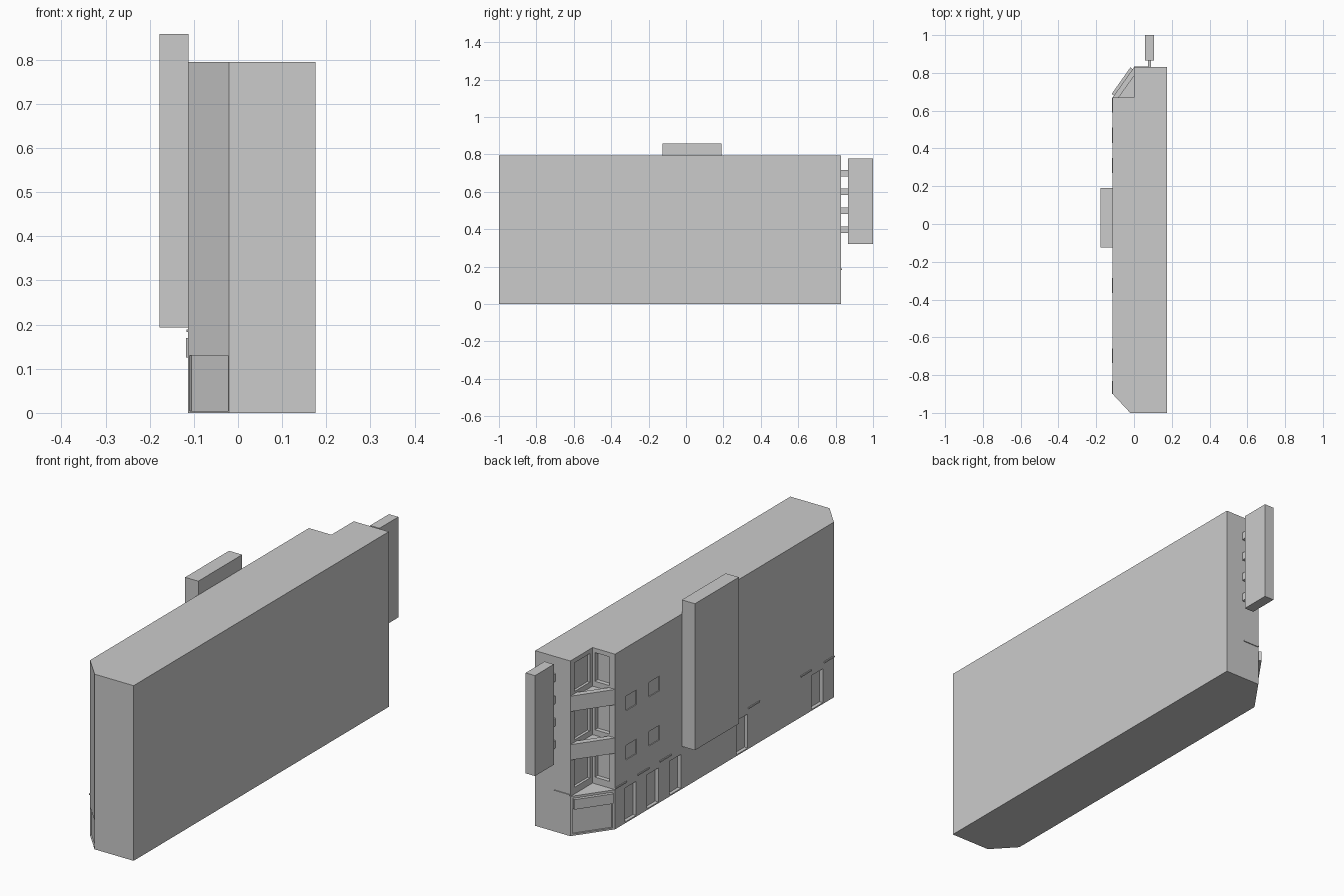
import bpy, bmesh
from mathutils import Vector

if "Cube" in bpy.data.objects:
    bpy.data.objects.remove(bpy.data.objects["Cube"])

LEFT, RIGHT, TOP = -0.113, 0.176, 0.795


def add_prism(bm, pts, z0, z1):
    lo = [bm.verts.new((x, y, z0)) for x, y in pts]
    hi = [bm.verts.new((x, y, z1)) for x, y in pts]
    n = len(pts)
    faces = [bm.faces.new(lo), bm.faces.new(hi)]
    for i in range(n):
        j = (i + 1) % n
        faces.append(bm.faces.new((lo[i], lo[j], hi[j], hi[i])))
    bmesh.ops.recalc_face_normals(bm, faces=faces)


def make(name, prisms):
    """One object from a list of (footprint, z0, z1)."""
    bm = bmesh.new()
    for p in prisms:
        add_prism(bm, *p)
    me = bpy.data.meshes.new(name)
    bm.to_mesh(me)
    bm.free()
    ob = bpy.data.objects.new(name, me)
    bpy.context.collection.objects.link(ob)
    return ob


def rect(x0, x1, y0, y1):
    return [(x0, y0), (x1, y0), (x1, y1), (x0, y1)]


def wall(p, q, a, b, d0, d1):
    """Footprint along wall p-q, ends inset by a and b, from depth d0 to d1 (left of p-q is +)."""
    p, q = Vector(p), Vector(q)
    t = (q - p).normalized()
    n = Vector((-t.y, t.x))
    s, e = p + t * a, q - t * b
    return [tuple(v) for v in (s + n * d0, e + n * d0, e + n * d1, s + n * d1)]


def cut(ob, cutter):
    cutter.hide_render = True
    cutter.hide_viewport = False
    cutter.display_type = 'WIRE'
    m = ob.modifiers.new("openings", 'BOOLEAN')
    m.operation, m.solver, m.object = 'DIFFERENCE', 'EXACT', cutter


# Main building: chamfered front corner, notched back corner
A, B = (LEFT, -0.9), (-0.02, -1.0)
N1, N2 = (LEFT, 0.67), (0.0, 0.83)
body = make("building", [([A, B, (RIGHT, -1), (RIGHT, 0.83), N2, (0, 0.67), N1], 0, TOP)])

holes = []
# Street doors
for y in (0.56, 0.40, 0.238, -0.24, -0.78):
    holes.append((rect(LEFT - 0.02, LEFT + 0.016, y - 0.04, y + 0.04), 0.006, 0.16))
# Shallow windows
for y in (0.555, 0.39):
    for z in (0.285, 0.508):
        holes.append((rect(LEFT - 0.02, LEFT + 0.004, y - 0.037, y + 0.037), z, z + 0.066))
# Entrance on the chamfered front corner
holes.append((wall(A, B, 0.004, 0.004, -0.02, 0.006), 0.004, 0.13))
# Recessed glazing on the walls behind the balconies
for z0, z1 in ((0.21, 0.385), (0.425, 0.605), (0.645, 0.775)):
    holes.append((rect(-0.085, -0.012, 0.65, 0.69), z0, z1))
    holes.append((rect(-0.02, 0.012, 0.69, 0.80), z0, z1))
cut(body, make("building_openings", holes))

# Ground floor shop filling the notch, with a recessed shopfront
shop = make("corner_shop", [([N1, N2, (0, 0.67)], 0, 0.18)])
cut(shop, make("shopfront_opening", [(wall(N1, N2, 0.012, 0.012, -0.008, 0.02), 0.008, 0.128)]))
make("shop_fascia", [(wall(N1, N2, 0.012, 0.012, -0.002, 0.015), 0.125, 0.17)])

# Balcony slabs and parapets across the notch
inner = [(-0.081, 0.67), (0, 0.783), (0, 0.67)]
for i, z in enumerate((0.345, 0.565)):
    make(f"balcony_{i + 1}", [([N1, N2, (0, 0.783), (-0.081, 0.67)], z, z + 0.07)])
    make(f"balcony_floor_{i + 1}", [(inner, z, z + 0.055)])

# Thin ledges between the doors and on the back wall
ledges = [(rect(LEFT - 0.004, LEFT + 0.002, y0, y1), 0.183, 0.189)
          for y0, y1 in ((0.59, 0.67), (0.43, 0.51), (0.27, 0.35), (-0.365, -0.285),
                         (-0.735, -0.66), (-0.9, -0.83))]
ledges.append((rect(0.0, 0.08, 0.828, 0.834), 0.183, 0.189))
make("ledges", ledges)

# Large slab on the street side
make("street_sign_box", [(rect(-0.178, LEFT + 0.001, -0.125, 0.19), 0.193, 0.858)])

# Projecting sign box on the back wall with four brackets
make("back_sign_box", [(rect(0.058, 0.105, 0.865, 1.0), 0.322, 0.778)])
for i in range(4):
    z = 0.38 + i * 0.101
    make(f"sign_bracket_{i + 1}", [(rect(0.074, 0.09, 0.825, 0.87), z, z + 0.035)])
